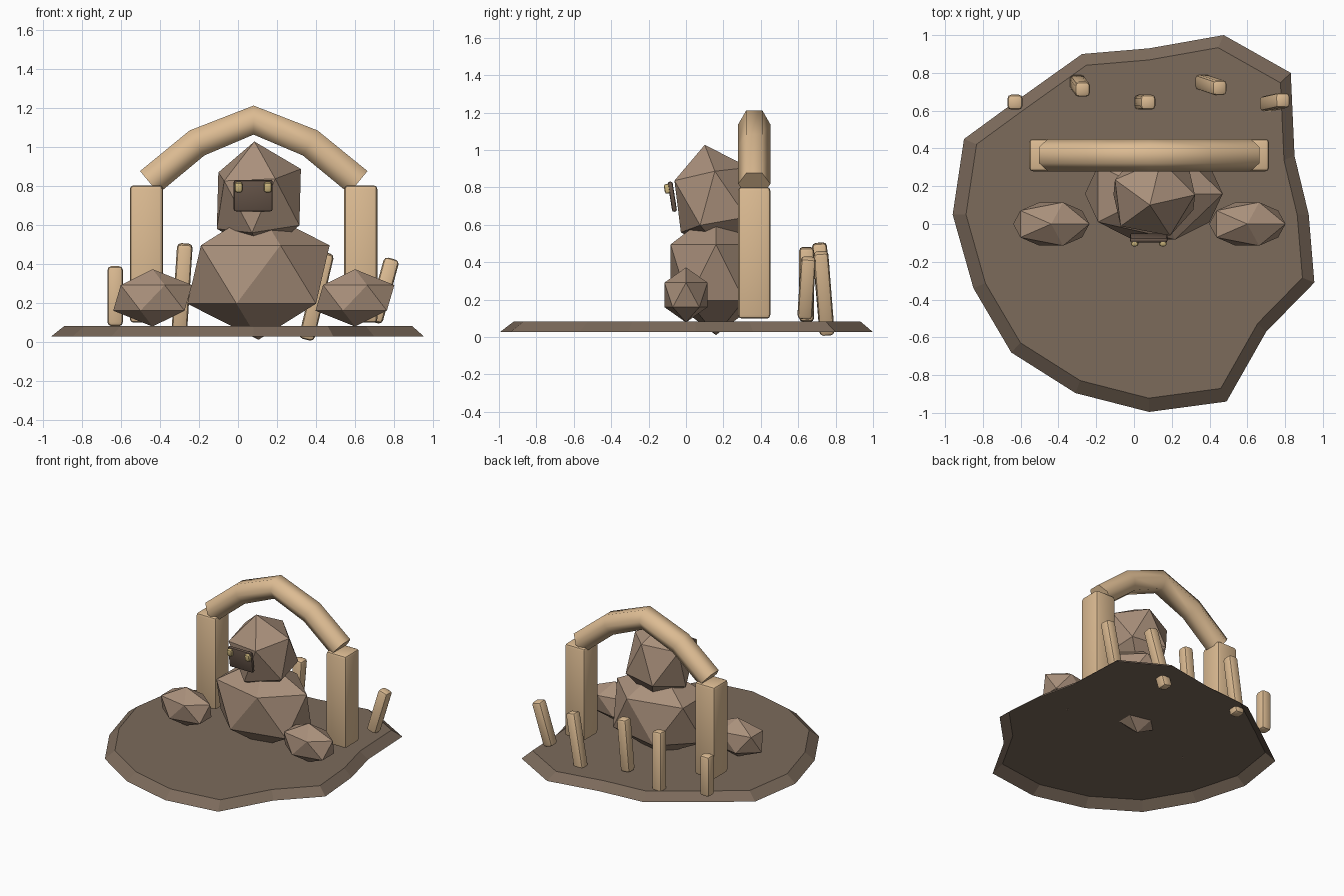
import bpy, bmesh, math
from mathutils import Vector, Matrix, Euler

if "Cube" in bpy.data.objects:
    bpy.data.objects.remove(bpy.data.objects["Cube"])


def material(name, rgb):
    m = bpy.data.materials.new(name)
    m.diffuse_color = (*rgb, 1)
    m.use_nodes = True
    m.node_tree.nodes["Principled BSDF"].inputs["Base Color"].default_value = m.diffuse_color
    return m


EARTH = material("earth", (0.20, 0.145, 0.105))
CLAY = material("clay", (0.40, 0.28, 0.20))
WOOD = material("wood", (0.72, 0.50, 0.29))
DARK = material("dark_plate", (0.14, 0.095, 0.07))
GOLD = material("gold", (0.65, 0.5, 0.22))


def finish(name, bm, mat, smooth=None):
    me = bpy.data.meshes.new(name)
    bm.to_mesh(me)
    bm.free()
    me.materials.append(mat)
    ob = bpy.data.objects.new(name, me)
    bpy.context.collection.objects.link(ob)
    if smooth:
        bpy.ops.object.select_all(action='DESELECT')
        ob.select_set(True)
        bpy.context.view_layer.objects.active = ob
        bpy.ops.object.shade_smooth_by_angle(angle=math.radians(smooth))
    return ob


def loft(bm, rings, cap_start=True):
    """Skin a list of closed point rings and cap the ends."""
    rows = [[bm.verts.new(p) for p in r] for r in rings]
    n = len(rows[0])
    for a, b in zip(rows, rows[1:]):
        for i in range(n):
            j = (i + 1) % n
            bm.faces.new((a[i], a[j], b[j], b[i]))
    if cap_start:
        bm.faces.new(rows[0][::-1])
    bm.faces.new(rows[-1])


def boulder(name, centre, radii, tilt=(0, 0, 0)):
    bm = bmesh.new()
    rot = Euler([math.radians(a) for a in tilt]).to_matrix().to_4x4()
    m = Matrix.Translation(centre) @ rot @ Matrix.Diagonal((*radii, 1))
    bmesh.ops.create_icosphere(bm, subdivisions=1, radius=1, matrix=m)
    return finish(name, bm, CLAY)


def block(name, centre, size, mat, bevel, rot=Matrix.Identity(4)):
    bm = bmesh.new()
    bmesh.ops.create_cube(bm, size=1, matrix=Matrix.Diagonal((*size, 1)))
    bmesh.ops.bevel(bm, geom=bm.edges[:], offset=bevel, segments=2, profile=0.5, affect='EDGES')
    bm.transform(Matrix.Translation(centre) @ rot)
    return finish(name, bm, mat, 30)


def stake(name, bottom, top, width=0.08):
    a, b = Vector(bottom), Vector(top)
    d = b - a
    rot = Vector((0, 0, 1)).rotation_difference(d).to_matrix().to_4x4()
    return block(name, (a + b) / 2, (width, width, d.length), WOOD, 0.021, rot)


# Irregular ground shell with a sloping rim, open underneath
outline = [(.08, .93), (.475, 1), (.83, .8), (.85, .36), (.925, .05), (.955, -.31),
           (.70, -.57), (.49, -.94), (.08, -.995), (-.31, -.895), (-.65, -.68),
           (-.85, -.34), (-.96, .05), (-.90, .45), (-.64, .64), (-.275, .90)]
outline.reverse()
bm = bmesh.new()
loft(bm, [[(.05 + (x - .05) * s, .05 + (y - .05) * s, z) for x, y in outline]
          for s, z in ((1, .026), (.93, .082))], cap_start=False)
bmesh.ops.reverse_faces(bm, faces=[f for f in bm.faces if f.normal.z < 0])
bm.normal_update()
bmesh.ops.reverse_faces(bm, faces=[f for f in bm.faces if f.normal.z < 0])
finish("ground", bm, EARTH)

# Seated figure: body, head and two side lumps
boulder("body", (.105, .16, .345), (.408, .285, .335))
boulder("head", (.107, .155, .733), (.255, .24, .30), tilt=(10, -5.5, 6))
for side, x in (("left", -.438), ("right", .60)):
    boulder(side + "_lump", (x, 0, .225), (.226, .135, .147))

# Face plate and eyes
lean = Matrix.Rotation(math.radians(9), 4, 'X')
block("face_plate", (.078, -.073, .75), (.2, .026, .163), DARK, .011, lean)
for side, x in (("left", .003), ("right", .153)):
    block(side + "_eye", (x, -.098, .793), (.04, .036, .052), GOLD, .012, lean)

# Arch posts
for side, x in (("left", -.47), ("right", .63)):
    block(side + "_post", (x, .365, .45), (.17, .172, .705), WOOD, .02)

# Bent six-sided beam swept along five path points
path = [Vector((x, .365, z)) for x, z in
        ((-.455, .818), (-.21, 1.02), (.08, 1.137), (.37, 1.02), (.617, .818))]
rings = []
for i, p in enumerate(path):
    d1 = (path[max(i, 1)] - path[max(i, 1) - 1]).normalized()
    k = min(i + 1, len(path) - 1)
    d2 = (path[k] - path[k - 1]).normalized()
    t = (d1 + d2).normalized()
    up = Vector((-t.z, 0, t.x))
    rings.append([p + .086 * (Vector((0, 1, 0)) * math.cos(a) + up * math.sin(a))
                  for a in (math.tau * q / 6 for q in range(6))])
bm = bmesh.new()
loft(bm, rings)
bmesh.ops.recalc_face_normals(bm, faces=bm.faces[:])
finish("arch_beam", bm, WOOD, 65)

# Leaning stakes behind
stakes = [((-.63, .645, .08), (-.63, .645, .388)),
          ((-.302, .752, .04), (-.272, .712, .503)),
          ((.04, .645, .085), (.075, .645, .48)),
          ((.35, .755, .012), (.455, .72, .455)),
          ((.70, .635, .10), (.79, .655, .425))]
for i, (a, b) in enumerate(stakes):
    stake(f"stake_{i + 1}", a, b)
